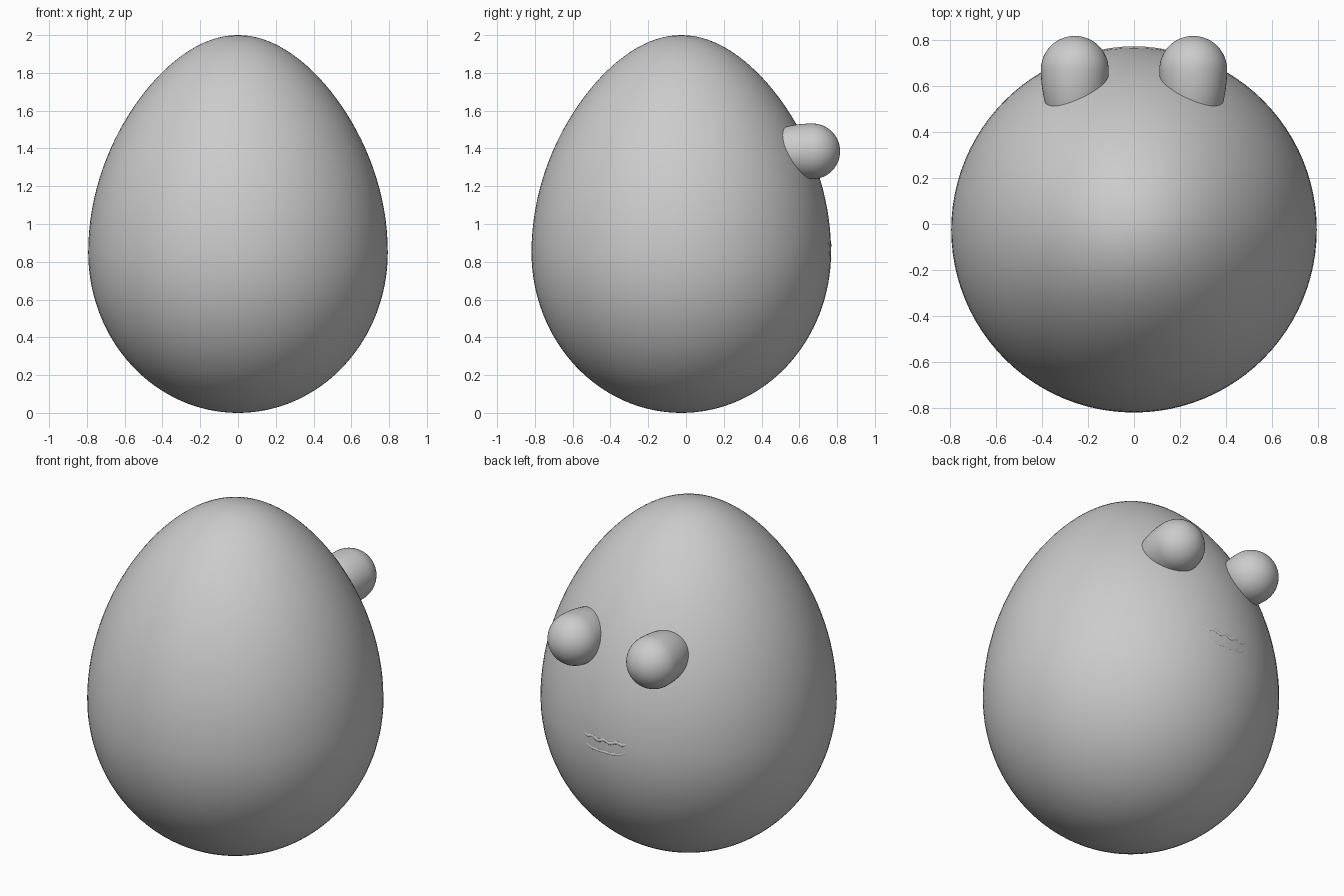
import bpy
import bmesh
import math
from mathutils import Matrix

cube = bpy.data.objects.get("Cube")
if cube:
    bpy.data.objects.remove(cube, do_unlink=True)

# Body dimensions
RADIUS, BELLY_Z, HEIGHT, CENTRE_Y, TAPER = 0.793, 0.85, 2.0, -0.025, 0.14

grey = bpy.data.materials.new("plain_grey")
grey.use_nodes = True
grey.diffuse_color = (0.6, 0.6, 0.6, 1)
grey.node_tree.nodes["Principled BSDF"].inputs["Base Color"].default_value = (0.6, 0.6, 0.6, 1)


def egg_radius(h, radius, low, high, taper):
    """Radius at height h above the widest ring."""
    u = h / (high if h > 0 else low)
    r = radius * math.sqrt(max(0, 1 - u * u))
    return r * (1 - taper * u * u) if h > 0 else r


def make_egg(name, radius, low, high, taper, rings, segments, matrix):
    """Lathe an egg about its local z axis, widest at the origin."""
    bm = bmesh.new()
    bmesh.ops.create_uvsphere(bm, u_segments=segments, v_segments=rings, radius=1)
    for v in bm.verts:
        h = v.co.z * (high if v.co.z > 0 else low)
        flat = math.hypot(v.co.x, v.co.y)
        k = egg_radius(h, radius, low, high, taper) / flat if flat > 1e-5 else 0
        v.co = (v.co.x * k, v.co.y * k, h)
    bm.transform(matrix)
    for f in bm.faces:
        f.smooth = True
    mesh = bpy.data.meshes.new(name)
    bm.to_mesh(mesh)
    bm.free()
    mesh.materials.append(grey)
    obj = bpy.data.objects.new(name, mesh)
    bpy.context.collection.objects.link(obj)
    return obj


def surface_y(x, z):
    """Back surface of the body at x, z."""
    r = egg_radius(z - BELLY_Z, RADIUS, BELLY_Z, HEIGHT - BELLY_Z, TAPER)
    return CENTRE_Y + math.sqrt(r * r - x * x)


def make_lip(name, height_at, half_width, thickness, sink):
    """Low ridge following the body surface, mostly sunk into it."""
    curve = bpy.data.curves.new(name, "CURVE")
    curve.dimensions = "3D"
    curve.bevel_depth = thickness
    curve.bevel_resolution = 3
    curve.use_fill_caps = True
    spline = curve.splines.new("POLY")
    count = 41
    spline.points.add(count - 1)
    for i, p in enumerate(spline.points):
        t = 2 * i / (count - 1) - 1
        x, z = t * half_width, height_at(t)
        p.co = (x, surface_y(x, z) - sink, z, 1)
        p.radius = 1 - 0.4 * t ** 4
    spline.use_smooth = True
    curve.materials.append(grey)
    obj = bpy.data.objects.new(name, curve)
    bpy.context.collection.objects.link(obj)


# Egg body
make_egg("body", RADIUS, BELLY_Z, HEIGHT - BELLY_Z, TAPER, 64, 96,
         Matrix.Translation((0, CENTRE_Y, BELLY_Z)))

# Bulging eyes, rounded outwards and tapering into the body
for side, name in ((1, "left_eye"), (-1, "right_eye")):
    make_egg(name, 0.147, 0.3, 0.147, 0, 32, 48,
             Matrix.Translation((side * 0.257, 0.669, 1.385))
             @ Matrix.Rotation(-math.pi / 2, 4, "X"))

# Faint mouth: a rippled upper lip and a curved lower lip
make_lip("upper_lip", lambda t: 0.885 + 0.015 * t * t + 0.006 * math.cos(14 * t),
         0.17, 0.014, 0.011)
make_lip("lower_lip", lambda t: 0.82 + 0.07 * t ** 4, 0.17, 0.012, 0.01)
